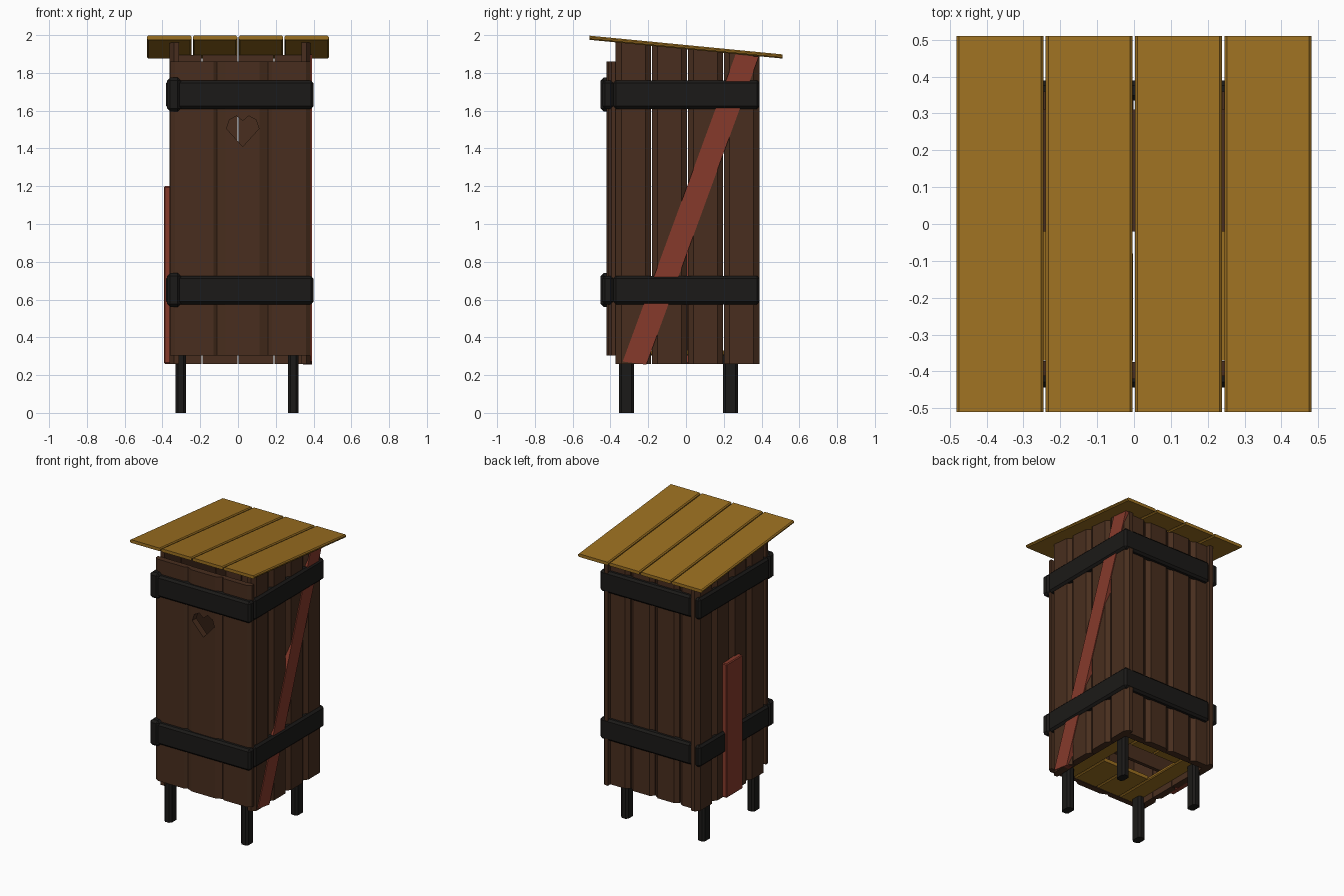
import bpy, bmesh, math
from mathutils import Vector

if "Cube" in bpy.data.objects:
    bpy.data.objects.remove(bpy.data.objects["Cube"])


def material(name, rgb):
    m = bpy.data.materials.new(name)
    m.diffuse_color = (*rgb, 1)
    m.use_nodes = True
    m.node_tree.nodes["Principled BSDF"].inputs["Base Color"].default_value = m.diffuse_color
    return m


BROWN = material("brown_wood", (0.065, 0.027, 0.013))
YELLOW = material("yellow_wood", (0.33, 0.16, 0.015))
RED = material("red_wood", (0.24, 0.042, 0.024))
BLACK = material("black_iron", (0.011, 0.010, 0.009))


def finish(bm, name, mat):
    bmesh.ops.recalc_face_normals(bm, faces=bm.faces)
    me = bpy.data.meshes.new(name)
    bm.to_mesh(me)
    bm.free()
    me.materials.append(mat)
    ob = bpy.data.objects.new(name, me)
    bpy.context.collection.objects.link(ob)
    return ob


def prism(name, points, direction, mat):
    """Extrude a flat outline of 3D points along a direction."""
    bm = bmesh.new()
    face = bm.faces.new([bm.verts.new(p) for p in points])
    out = bmesh.ops.extrude_face_region(bm, geom=[face])
    for v in out["geom"]:
        if isinstance(v, bmesh.types.BMVert):
            v.co += Vector(direction)
    return finish(bm, name, mat)


def box(name, lo, hi, mat, bevel=0.0, axis=None):
    """Box from corner to corner; bevels all edges or only those along one axis."""
    bm = bmesh.new()
    bmesh.ops.create_cube(bm, size=1)
    for v in bm.verts:
        v.co = [lo[i] if v.co[i] < 0 else hi[i] for i in range(3)]
    if bevel:
        edges = [e for e in bm.edges if axis is None or
                 abs((e.verts[0].co - e.verts[1].co)[axis]) > 1e-5]
        bmesh.ops.bevel(bm, geom=edges, offset=bevel, segments=1, affect='EDGES')
    return finish(bm, name, mat)


def roof_under(y):
    return 1.975 - (y + 0.51) * 0.097


def wall_plank(name, along, a, b, inner, outer, z0, ztop, ch=0.03):
    """Upright board with a wide outer chamfer; ztop is a height function of y."""
    c = outer + (inner - outer) * 0.45
    prof = [(a, inner), (a, c), (a + ch, outer), (b - ch, outer), (b, c), (b, inner)]
    pts = [Vector((p, q, z0)) if along == 'x' else Vector((q, p, z0)) for p, q in prof]
    ob = prism(name, pts, (0, 0, 1), BROWN)
    for v in ob.data.vertices:
        if v.co.z > z0 + 0.5:
            v.co.z = ztop(v.co.y)
    return ob


# Roof planks, sloping down to the back
for i in range(4):
    x0 = -0.482 + i * 0.2425
    roof = box("roof_plank", (x0, -0.51, 0), (x0 + 0.236, 0.51, 0.022), YELLOW, 0.007, 1)
    for v in roof.data.vertices:
        v.co.z += roof_under(v.co.y)

# Side and back walls
for i in range(4):
    y0 = -0.372 + i * 0.191
    wall_plank("right_wall_plank", 'y', y0, y0 + 0.187, 0.335, 0.385, 0.26, roof_under)
    wall_plank("left_wall_plank", 'y', y0, y0 + 0.187, -0.312, -0.362, 0.26, roof_under)
    x0 = -0.377 + i * 0.19
    a, b = max(x0, -0.35), min(x0 + 0.185, 0.37)
    wall_plank("back_wall_plank", 'x', a, b, 0.31, 0.36, 0.26, roof_under)

# Door of three boards
for a, b, outer, ch in ((-0.36, -0.105, -0.412, 0.026), (0.155, 0.385, -0.412, 0.026)):
    wall_plank("door_side_plank", 'x', a, b, -0.372, outer, 0.305, lambda y: 1.86, ch)
door = wall_plank("door_middle_plank", 'x', -0.11, 0.16, -0.375, -0.42, 0.305,
                  lambda y: 1.86, 0.045)

# Heart opening
half = [(0, 1.545), (0.032, 1.572), (0.07, 1.552), (0.086, 1.505)]
heart = half + [(0, 1.41)] + [(-x, z) for x, z in reversed(half[1:])]
cutter = prism("heart_cutter", [Vector((0.025 + x, -0.6, z)) for x, z in heart],
               (0, 0.35, 0), BROWN)
cutter.hide_render = True
cutter.hide_set(True)
mod = door.modifiers.new("heart", 'BOOLEAN')
mod.object = cutter
mod.operation = 'DIFFERENCE'
mod.solver = 'EXACT'

# Iron bands and hinge blocks
for z in (0.65, 1.685):
    lo, hi = z - 0.075, z + 0.075
    box("front_band", (-0.36, -0.443, lo), (0.40, -0.385, hi), BLACK, 0.014)
    box("right_band", (0.345, -0.385, lo), (0.40, 0.39, hi), BLACK, 0.014)
    box("left_band", (-0.38, -0.385, lo), (-0.335, 0.39, hi), BLACK, 0.014)
    box("back_band", (-0.31, 0.335, lo), (0.38, 0.39, hi), BLACK, 0.014)
    box("hinge_block", (-0.375, -0.452, z - 0.09), (-0.303, -0.385, z + 0.09), BLACK, 0.016)

# Red repair boards: diagonal brace and upright patch
prism("diagonal_brace", [Vector((0.345, y, z)) for y, z in
      ((-0.335, 0.272), (-0.21, 0.255), (0.385, 1.885), (0.262, 1.897))],
      (0.046, 0, 0), RED)
box("left_patch_board", (-0.392, -0.07, 0.26), (-0.35, 0.11, 1.2), RED, 0.006)

# Floor boards around a central pit
xs = (-0.33, -0.19, 0, 0.19, 0.35)
for i in range(4):
    a, b = xs[i] + 0.003, xs[i + 1] - 0.003
    spans = [(-0.37, 0.31)] if i in (0, 3) else [(-0.37, -0.08), (0.19, 0.31)]
    for y0, y1 in spans:
        box("floor_board", (a, y0, 0.305), (b, y1, 0.33), YELLOW, 0.006, 1)

# Bench inside
box("bench_front", (-0.32, 0.0, 0.33), (0.34, 0.025, 0.66), BROWN)
box("bench_seat", (-0.32, -0.02, 0.66), (0.34, 0.31, 0.685), BROWN)

# Legs
for x in (-0.303, 0.292):
    for y in (-0.315, 0.235):
        box("leg", (x - 0.028, y - 0.04, 0), (x + 0.028, y + 0.04, 0.32), BLACK, 0.014, 2)
